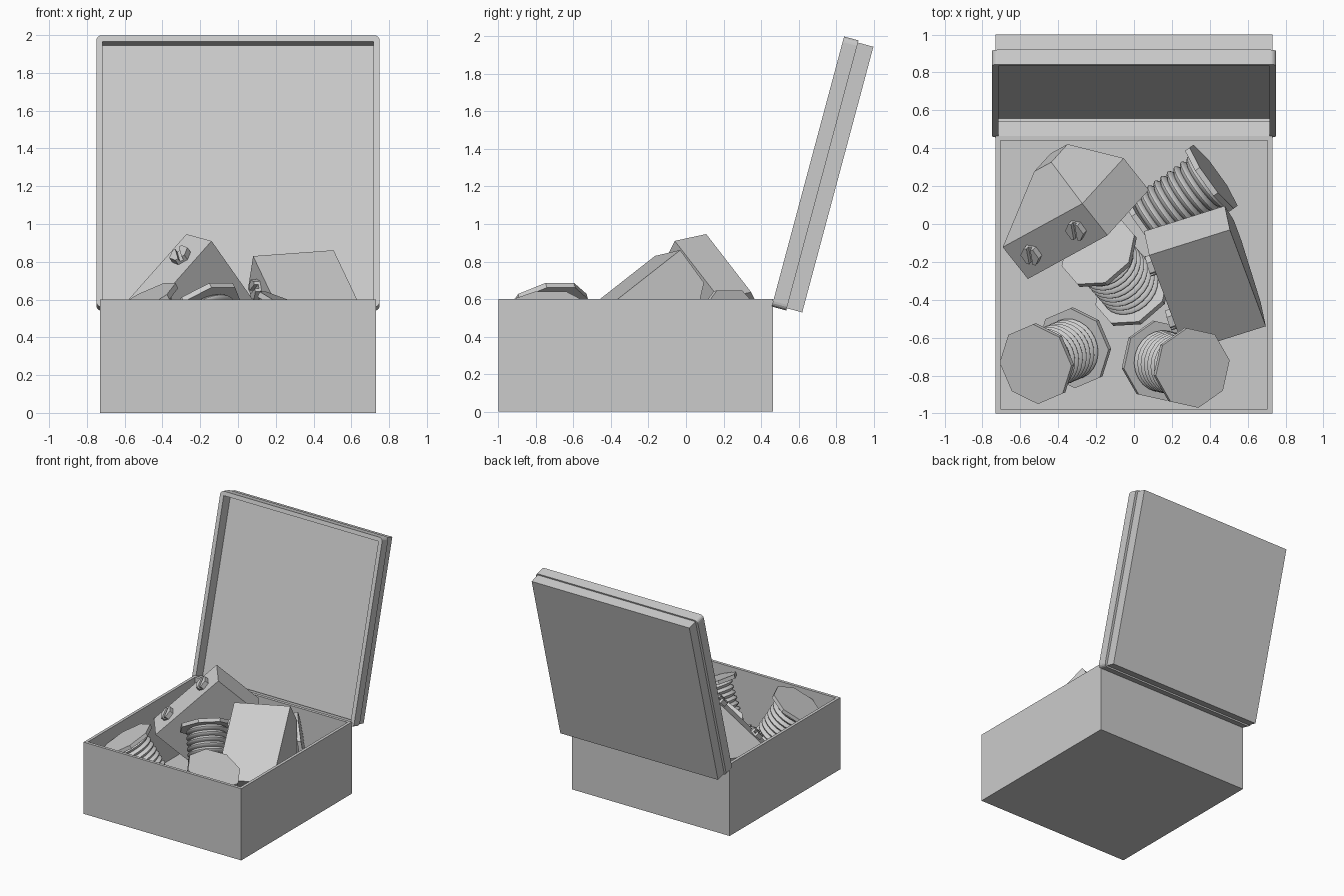
import bpy, bmesh, math
from mathutils import Matrix, Vector

if "Cube" in bpy.data.objects:
    bpy.data.objects.remove(bpy.data.objects["Cube"], do_unlink=True)

grey = bpy.data.materials.new("plain_grey")
grey.use_nodes = True
grey.diffuse_color = (0.6, 0.6, 0.6, 1)
grey.node_tree.nodes["Principled BSDF"].inputs["Base Color"].default_value = (0.6, 0.6, 0.6, 1)


def finish(name, bm, matrix=Matrix()):
    bmesh.ops.recalc_face_normals(bm, faces=bm.faces[:])
    mesh = bpy.data.meshes.new(name)
    bm.to_mesh(mesh)
    bm.free()
    mesh.materials.append(grey)
    obj = bpy.data.objects.new(name, mesh)
    bpy.context.collection.objects.link(obj)
    obj.matrix_world = matrix
    return obj


def frame(origin, x, y, z):
    """Matrix from an origin and three axes."""
    m = Matrix((x, y, z)).transposed().to_4x4()
    m.translation = origin
    return m


def block(low, high):
    bm = bmesh.new()
    bmesh.ops.create_cube(bm, size=1)
    low, high = Vector(low), Vector(high)
    for v in bm.verts:
        v.co = (low + high) / 2 + v.co * (high - low)
    return bm


def end_face(bm, sign):
    return max(bm.faces, key=lambda f: sign * f.calc_center_median().z)


def hollow(bm, wall, depth):
    """Sink a pocket into the top face."""
    top = end_face(bm, 1)
    bmesh.ops.inset_region(bm, faces=[top], thickness=wall)
    rim = bmesh.ops.extrude_face_region(bm, geom=[top])["geom"]
    bmesh.ops.delete(bm, geom=[top], context="FACES_ONLY")
    verts = [g for g in rim if isinstance(g, bmesh.types.BMVert)]
    bmesh.ops.translate(bm, verts=verts, vec=(0, 0, -depth))


def prism(bm, points, z0, z1):
    face = bm.faces.new([bm.verts.new((x, y, z0)) for x, y in points])
    top = bmesh.ops.extrude_face_region(bm, geom=[face], use_keep_orig=True)["geom"]
    verts = [g for g in top if isinstance(g, bmesh.types.BMVert)]
    bmesh.ops.translate(bm, verts=verts, vec=(0, 0, z1 - z0))


def ngon(n, r, turn=0.0):
    angles = [math.tau * i / n + turn for i in range(n)]
    return [(r * math.cos(a), r * math.sin(a)) for a in angles]


# Open box
box = block((-0.73, -1, 0), (0.73, 0.465, 0.6))
hollow(box, 0.035, 0.565)
finish("box", box)

# Lid, leaning back: a back tray and a rounded front rim
tilt = math.radians(15)
s, c = math.sin(tilt), math.cos(tilt)
lid = frame((0, 0.457, 0.56), (1, 0, 0), (0, s, c), (0, -c, s))
tray = block((-0.73, 0.012, -0.165), (0.73, 1.478, -0.08))
hollow(tray, 0.018, 0.016)
finish("lid_back", tray, lid)

rim = block((-0.75, 0, -0.08), (0.75, 1.49, 0))
corners = [e for e in rim.edges if abs(e.verts[0].co.z - e.verts[1].co.z) > 0.01]
bmesh.ops.bevel(rim, geom=corners, offset=0.03, segments=4, profile=0.5, affect="EDGES")
inner = [end_face(rim, 1), end_face(rim, -1)]
for f in inner:
    bmesh.ops.inset_region(rim, faces=[f], thickness=0.034)
loops = [e for f in inner for e in f.edges]
bmesh.ops.delete(rim, geom=inner, context="FACES_ONLY")
bmesh.ops.bridge_loops(rim, edges=loops)
finish("lid_rim", rim, lid)


# Spools: two octagonal flanges and a ridged winding
def spool(name, bottom, top):
    bottom, top = Vector(bottom), Vector(top)
    length = (top - bottom).length
    axis = (top - bottom).to_track_quat("Z", "Y")
    matrix = Matrix.Translation(bottom) @ axis.to_matrix().to_4x4()
    flange = 0.03
    bm = bmesh.new()
    for z in (0, length - flange):
        prism(bm, ngon(8, 0.215, math.pi / 8), z, z + flange)
    finish(name + "_flanges", bm, matrix)

    bm = bmesh.new()
    ridges, steps, sides = 9, 6, 24
    rings = []
    for i in range(ridges * steps + 1):
        z = flange + (length - 2 * flange) * i / (ridges * steps)
        r = 0.138 + 0.026 * abs(math.sin(math.pi * i / steps))
        rings.append([bm.verts.new((x, y, z)) for x, y in ngon(sides, r)])
    for a, b in zip(rings, rings[1:]):
        for i in range(sides):
            j = (i + 1) % sides
            bm.faces.new((a[i], a[j], b[j], b[i]))
    winding = finish(name + "_winding", bm, matrix)
    bpy.ops.object.select_all(action="DESELECT")
    winding.select_set(True)
    bpy.context.view_layer.objects.active = winding
    bpy.ops.object.shade_smooth_by_angle(angle=math.radians(40))


spool("front_right_spool", (-0.31, -0.65, 0.20), (-0.52, -0.74, 0.585))
spool("front_left_spool", (0.13, -0.72, 0.15), (0.31, -0.76, 0.56))
spool("middle_spool", (0, -0.36, 0.21), (-0.19, -0.14, 0.56))
spool("back_spool", (0.06, -0.01, 0.38), (0.42, 0.25, 0.45))


# Housings: a slab with a tapered hump on one side and two slotted screws
def housing(name, corner, along, side):
    x = Vector(along).normalized()
    y = Vector(side)
    y = (y - x * y.dot(x)).normalized()
    matrix = frame(corner, x, y, x.cross(y))
    length, thick, deep = 0.674, 0.217, 0.448
    bm = block((0, 0, 0), (length, thick, deep))
    for px in (0.265, length - 0.265):
        for pz in (0.27, deep):
            bm.verts.new((px, 0.43, pz))
    hull = bmesh.ops.convex_hull(bm, input=bm.verts[:])
    loose = [g for g in hull["geom_interior"] if isinstance(g, bmesh.types.BMVert)]
    bmesh.ops.delete(bm, geom=loose, context="VERTS")
    bmesh.ops.dissolve_limit(bm, angle_limit=0.01, verts=bm.verts[:], edges=bm.edges[:])
    finish(name, bm, matrix)

    r, gap = 0.056, 0.011
    half = [(gap, -0.866 * r), (r / 2, -0.866 * r), (r, 0), (r / 2, 0.866 * r), (gap, 0.866 * r)]
    for n, t in enumerate((0.22, 0.78)):
        bm = bmesh.new()
        prism(bm, ngon(6, r), -0.012, 0)
        for m in (1, -1):
            prism(bm, [(m * px, py) for px, py in half], -0.035, -0.012)
        place = Matrix.Translation((length * t, thick / 2, 0)) @ Matrix.Rotation(0.6, 4, "Z")
        finish(f"{name}_screw_{n + 1}", bm, matrix @ place)


housing("back_housing", (-0.14, -0.06, 0.91), (-0.42, -0.23, -0.474), (-0.13, 0.17, 0.04))
housing("left_housing", (0.08, -0.165, 0.83), (0.19, -0.51, -0.40), (-0.125, 0.583, -0.804))
